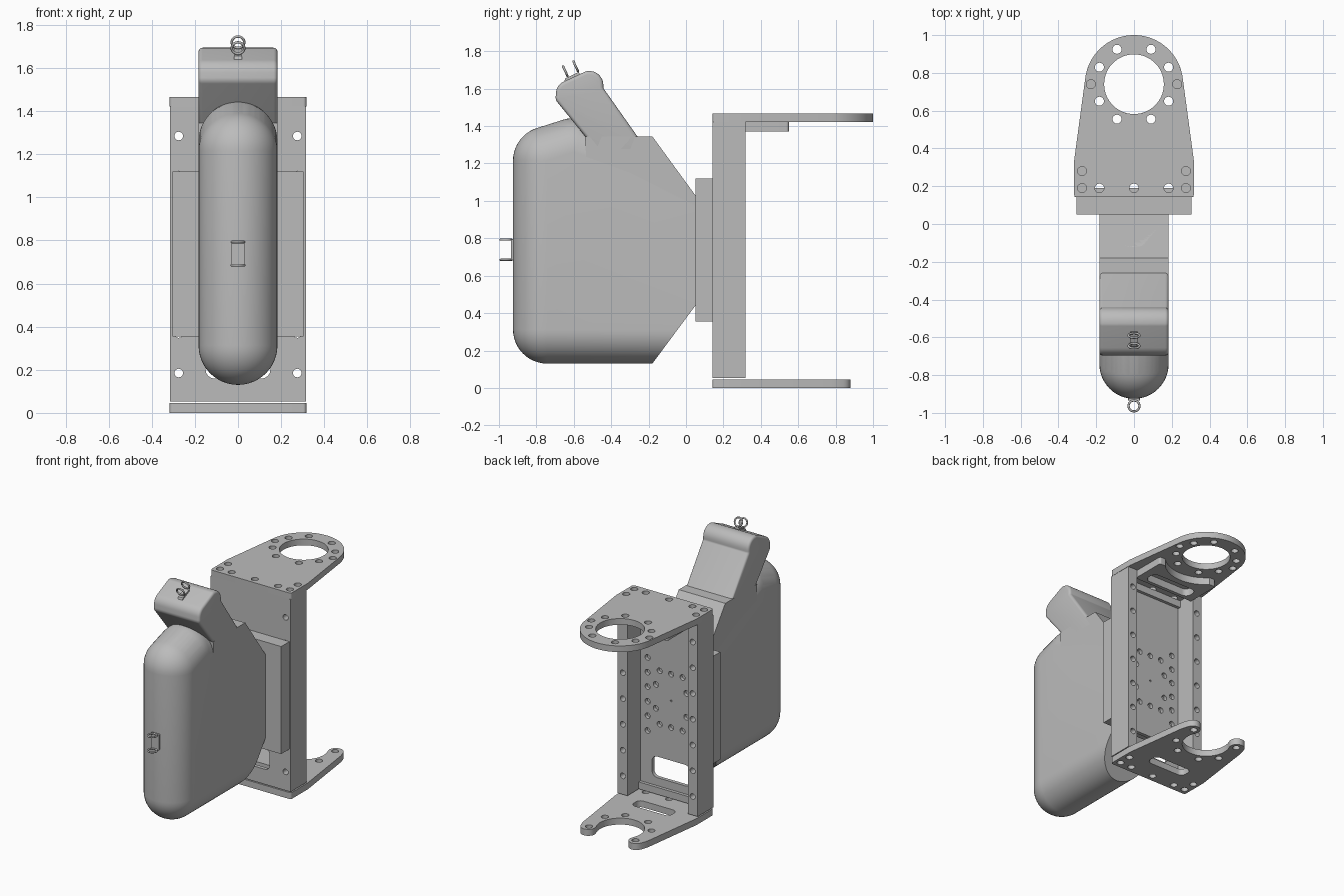
import bpy, bmesh, math
from math import sin, cos, pi, radians
from mathutils import Vector, Matrix

cube = bpy.data.objects.get("Cube")
if cube:
    bpy.data.objects.remove(cube)

grey = bpy.data.materials.new("light grey")
grey.use_nodes = True
grey.diffuse_color = (0.5, 0.5, 0.5, 1)
grey.node_tree.nodes["Principled BSDF"].inputs["Base Color"].default_value = (0.5, 0.5, 0.5, 1)

# Local xy to world: lying flat, facing front, or seen from the side
FLAT = Matrix.Identity(4)
FRONT = Matrix.Rotation(pi / 2, 4, 'X')
SIDE = Matrix.Rotation(pi / 2, 4, 'Z') @ FRONT


def finish(bm, name, angle=30):
    mesh = bpy.data.meshes.new(name)
    bmesh.ops.recalc_face_normals(bm, faces=bm.faces)
    bm.to_mesh(mesh)
    bm.free()
    mesh.materials.append(grey)
    obj = bpy.data.objects.new(name, mesh)
    bpy.context.collection.objects.link(obj)
    bpy.ops.object.select_all(action='DESELECT')
    obj.select_set(True)
    bpy.context.view_layer.objects.active = obj
    bpy.ops.object.shade_smooth_by_angle(angle=radians(angle))


def arc(cx, cy, r, a0, a1, n=24):
    return [(cx + r * cos(radians(a0 + (a1 - a0) * i / n)),
             cy + r * sin(radians(a0 + (a1 - a0) * i / n))) for i in range(n + 1)]


def circle(x, y, r, n=20):
    return arc(x, y, r, 0, 360, n)[:-1]


def fillet(points, n=8):
    """Round each (x, y, radius) corner of a closed outline."""
    out = []
    for i, (x, y, r) in enumerate(points):
        p = Vector((x, y))
        if r == 0:
            out.append((x, y))
            continue
        d1 = (Vector(points[i - 1][:2]) - p).normalized()
        d2 = (Vector(points[(i + 1) % len(points)][:2]) - p).normalized()
        half = d1.angle(d2) / 2
        c = p + (d1 + d2).normalized() * r / sin(half)
        s, e = [p + d * r / math.tan(half) - c for d in (d1, d2)]
        a0 = math.atan2(s.y, s.x)
        da = (math.atan2(e.y, e.x) - a0 + pi) % (2 * pi) - pi
        out += [(c.x + r * cos(a0 + da * k / n), c.y + r * sin(a0 + da * k / n)) for k in range(n + 1)]
    return out


def rect(cx, cy, w, h, r=0):
    return fillet([(cx + sx * w / 2, cy + sy * h / 2, r)
                   for sx, sy in ((-1, -1), (1, -1), (1, 1), (-1, 1))])


def plate(name, loops, lo, hi, frame):
    """Slab from an outline and hole loops, between two local heights."""
    curve = bpy.data.curves.new(name, 'CURVE')
    curve.dimensions = '2D'
    curve.fill_mode = 'BOTH'
    curve.extrude = (hi - lo) / 2
    for loop in loops:
        spline = curve.splines.new('POLY')
        spline.points.add(len(loop) - 1)
        for pt, (x, y) in zip(spline.points, loop):
            pt.co = (x, y, 0, 1)
        spline.use_cyclic_u = True
    temp = bpy.data.objects.new(name + " curve", curve)
    bpy.context.collection.objects.link(temp)
    bpy.context.view_layer.update()
    mesh = bpy.data.meshes.new_from_object(temp.evaluated_get(bpy.context.evaluated_depsgraph_get()))
    bm = bmesh.new()
    bm.from_mesh(mesh)
    bpy.data.objects.remove(temp)
    bpy.data.curves.remove(curve)
    bpy.data.meshes.remove(mesh)
    bmesh.ops.remove_doubles(bm, verts=bm.verts, dist=1e-5)
    bm.transform(frame @ Matrix.Translation((0, 0, (lo + hi) / 2)))
    finish(bm, name)


def prism(name, points, lo, hi, frame, bevel=0):
    """Solid extrusion with optionally rounded cap edges."""
    bm = bmesh.new()
    cap = bm.faces.new([bm.verts.new((x, y, lo)) for x, y in points])
    ext = bmesh.ops.extrude_face_region(bm, geom=[cap], use_keep_orig=True)["geom"]
    bmesh.ops.translate(bm, vec=(0, 0, hi - lo), verts=[v for v in ext if isinstance(v, bmesh.types.BMVert)])
    bmesh.ops.recalc_face_normals(bm, faces=bm.faces)
    if bevel:
        rim = [e for e in bm.edges if abs(e.verts[0].co.z - e.verts[1].co.z) < 1e-6]
        bmesh.ops.bevel(bm, geom=rim, offset=bevel, segments=4, profile=0.5, affect='EDGES')
    bm.transform(frame)
    finish(bm, name)


def ring(name, centre, tilt, major=0.029, minor=0.006, n=28, m=8):
    bm = bmesh.new()
    turn = Matrix.Translation(centre) @ Matrix.Rotation(tilt, 4, 'X')
    rows = [[bm.verts.new(turn @ Vector((x * (1 + u / major), y * (1 + u / major), v)))
             for u, v in circle(0, 0, minor, m)] for x, y in circle(0, 0, major, n)]
    for i in range(n):
        for j in range(m):
            k, l = (i + 1) % n, (j + 1) % m
            bm.faces.new((rows[i][j], rows[k][j], rows[k][l], rows[i][l]))
    finish(bm, name, 60)


# Clamp plates: shared screw holes, a full ring above and an open fork below
RY = 0.74
H = 0.024


def mirrored(spots):
    return [circle(s * x, y, H) for x, y in spots for s in (-1, 1)]


screws = mirrored([(0.275, 0.28), (0.275, 0.19), (0.183, 0.19)]) + [circle(0, 0.19, H)]
shared = mirrored([(0.183, 0.83), (0.183, 0.65), (0.09, 0.555)]) + screws
base = fillet([(-0.317, 0.335, 0), (-0.317, 0.142, 0.015), (0.317, 0.142, 0.015), (0.317, 0.335, 0)])

top_outline = base + arc(0, RY, 0.26, 8, 172, 48)
plate("top_plate", [top_outline, circle(0, RY, 0.158, 64)] + shared
      + mirrored([(0.09, 0.925), (0.228, 0.74)]), 1.422, 1.466, FLAT)

tip = 25
tx, ty = 0.209 * cos(radians(tip)), RY + 0.209 * sin(radians(tip))
fork = (base + arc(0, RY, 0.26, 8, tip, 8) + arc(tx, ty, 0.051, tip, tip + 180, 12)[1:-1]
        + arc(0, RY, 0.158, tip, -180 - tip, 48)
        + arc(-tx, ty, 0.051, -tip, 180 - tip, 12)[1:-1] + arc(0, RY, 0.26, 180 - tip, 172, 8))
plate("bottom_plate", [fork, rect(0, 0.36, 0.3, 0.095, 0.035)] + shared, 0, 0.046, FLAT)

# Stiffener under the top plate, hollowed around the clamp ring
boss = fillet([(-0.238, 0.55, 0.015), (-0.238, 0.3, 0), (0.238, 0.3, 0), (0.238, 0.55, 0.015)])
boss += arc(0, RY, 0.27, -45, -135)
plate("top_stiffener", [boss, rect(0, 0.375, 0.36, 0.1, 0.04)], 1.37, 1.422, FLAT)

# Channel: bored side rails, pierced web and end lips
LOW, HIGH = 0.053, 1.422
MID, TALL = (LOW + HIGH) / 2, HIGH - LOW
rail_z = [0.185 + 0.1833 * i for i in range(7)]
for side, s in (("left", 1), ("right", -1)):
    plate(side + "_rail", [rect(s * 0.277, MID, 0.076, TALL)]
          + [circle(s * 0.275, z, 0.02) for z in rail_z], -0.318, -0.142, FRONT)

web_holes = [circle(0, 0.735, 0.007, 10), rect(0, 0.235, 0.3, 0.15, 0.04)]
for s in (-1, 1):
    web_holes.append(circle(0, 0.735 + s * 0.19, 0.02))
    for t in (-1, 1):
        for x, z in ((0.185, 0.26), (0.185, 0.155), (0.185, 0.052), (0.09, 0.19), (0.12, 0.085)):
            web_holes.append(circle(s * x, 0.735 + t * z, 0.02))
plate("channel_web", [rect(0, MID, 0.48, TALL)] + web_holes, -0.168, -0.142, FRONT)
for name, z in (("bottom_lip", LOW + 0.025), ("top_lip", HIGH - 0.025)):
    prism(name, rect(0, z, 0.48, 0.05), -0.19, -0.166, FRONT)

# Mounting block between the channel and the tank
prism("mounting_block", rect(0, 0.7375, 0.61, 0.765), -0.143, -0.05, FRONT)

# Tank: rounded hull, cut by the sloping rear planes
R = 0.183
bm = bmesh.new()
for y, z in ((-0.742, 0.313), (-0.742, 1.215), (-0.6, 1.26), (-0.3, 1.15), (0.2, 0.9), (0.2, 0.313)):
    bmesh.ops.create_uvsphere(bm, u_segments=48, v_segments=24, radius=R, matrix=Matrix.Translation((0, y, z)))
bmesh.ops.delete(bm, geom=bm.edges[:] + bm.faces[:], context='EDGES_FACES')
bmesh.ops.convex_hull(bm, input=bm.verts[:])
bmesh.ops.delete(bm, geom=[v for v in bm.verts if not v.link_faces], context='VERTS')
bmesh.ops.dissolve_limit(bm, angle_limit=0.003, verts=bm.verts[:], edges=bm.edges[:])
for co, no in (((0, 0.05, 0.5), (0, 1, 0)), ((0, -0.18, 0.13), (0, 0.31, -0.23)),
               ((0, -0.18, 1.345), (0, 0.315, 0.23))):
    bmesh.ops.bisect_plane(bm, geom=bm.verts[:] + bm.edges[:] + bm.faces[:], plane_co=co,
                           plane_no=Vector(no).normalized(), clear_outer=True)
    bmesh.ops.holes_fill(bm, edges=[e for e in bm.edges if e.is_boundary])
finish(bm, "tank")

# Square shoulder on the rear of the tank
prism("tank_shoulder", [(-0.5, 0.6), (0.05, 0.6), (0.05, 1.03), (-0.18, 1.345), (-0.54, 1.345)], -R, R, SIDE)

# Leaning neck and rounded head
head = fillet([(-0.47, 1.26, 0), (-0.2, 1.26, 0), (-0.442, 1.603, 0.02), (-0.442, 1.705, 0.075),
               (-0.535, 1.693, 0.04), (-0.692, 1.62, 0.07), (-0.698, 1.54, 0.04)])
prism("neck_and_head", head, -R, R, SIDE, 0.018)

# Cable guides: paired rings on the head and on the front
for i, (y, z) in enumerate(((-0.645, 1.693), (-0.59, 1.72))):
    ring(f"head_ring_{i + 1}", (0, y, z), radians(-65))
prism("head_ring_base", [(-0.655, 1.625), (-0.565, 1.66), (-0.572, 1.69), (-0.645, 1.655)], -0.018, 0.018, SIDE)
for i, z in enumerate((0.685, 0.793)):
    ring(f"front_ring_{i + 1}", (0, -0.963, z), 0)
plate("front_ring_base", [rect(0, 0.739, 0.062, 0.114, 0.005)], 0.915, 0.935, FRONT)
